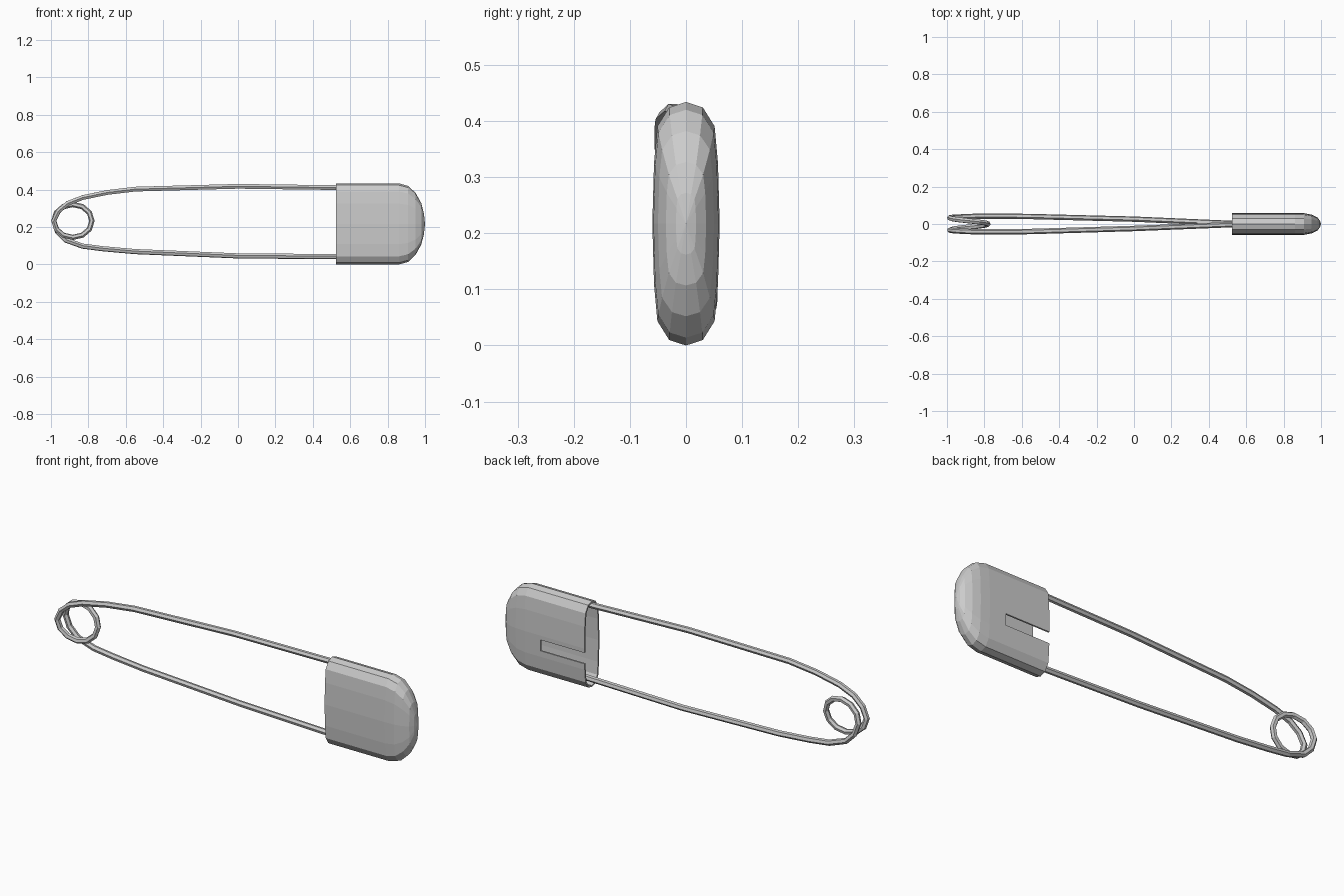
import bpy, bmesh
from math import cos, sin, pi

if "Cube" in bpy.data.objects:
    bpy.data.objects.remove(bpy.data.objects["Cube"])


def build_wire(name, points, radius):
    # Faceted six-sided wire swept along a polyline
    cu = bpy.data.curves.new(name, 'CURVE')
    cu.dimensions = '3D'
    cu.bevel_depth = radius
    cu.bevel_resolution = 1
    cu.use_fill_caps = True
    sp = cu.splines.new('POLY')
    sp.points.add(len(points) - 1)
    for p, co in zip(sp.points, points):
        p.co = (*co, 1)
    sp.use_smooth = False
    ob = bpy.data.objects.new(name, cu)
    bpy.context.collection.objects.link(ob)
    bpy.ops.object.select_all(action='DESELECT')
    ob.select_set(True)
    bpy.context.view_layer.objects.active = ob
    bpy.ops.object.convert(target='MESH')
    return ob


# Spring wire: upper arm, one full coil turn, lower arm
upper = [(0.75, 0.0, 0.40), (0.53, -0.003, 0.411), (0.0, -0.024, 0.418),
         (-0.55, -0.04, 0.403), (-0.70, -0.042, 0.385), (-0.83, -0.042, 0.358),
         (-0.91, -0.039, 0.327), (-0.96, -0.036, 0.285)]
coil = []
N = 12
for i in range(N + 1):
    a = pi + 2 * pi * i / N
    coil.append((-0.883 + 0.102 * cos(a), -0.033 + 0.066 * i / N,
                 0.233 + 0.088 * sin(a)))
lower = [(-0.965, 0.036, 0.175), (-0.92, 0.038, 0.130), (-0.83, 0.042, 0.098),
         (-0.72, 0.042, 0.084), (-0.55, 0.040, 0.069), (0.0, 0.026, 0.046),
         (0.53, 0.003, 0.042), (0.75, 0.0, 0.045)]
build_wire("spring_wire", upper + coil + lower, 0.0145)

# Clasp cap: rounded section lofted along x, open at the wire end
quarter = [(0, -1), (0.5, -0.955), (0.85, -0.8), (0.95, -0.5), (1, 0)]
right = quarter + [(y, -z) for y, z in quarter[-2::-1]]
section = right + [(-y, z) for y, z in right[-2:0:-1]]
stations = [(0.525, 0.217, 0.060), (0.86, 0.217, 0.060), (0.91, 0.203, 0.058),
            (0.95, 0.165, 0.050), (0.98, 0.110, 0.036), (0.994, 0.055, 0.018)]
zc = 0.217
bm = bmesh.new()
rings = [[bm.verts.new((x, y * t, zc + z * h)) for y, z in section]
         for x, h, t in stations]
n = len(section)
for r0, r1 in zip(rings, rings[1:]):
    for i in range(n):
        j = (i + 1) % n
        bm.faces.new((r0[i], r0[j], r1[j], r1[i]))
tip = bm.verts.new((1.0, 0, zc))
for i in range(n):
    bm.faces.new((rings[-1][i], rings[-1][(i + 1) % n], tip))
bmesh.ops.recalc_face_normals(bm, faces=bm.faces)
if sum(f.normal.dot(f.calc_center_median().lerp((0.7, 0, zc), 0) -
                    tip.co.lerp((0.7, 0, zc), 1)) for f in bm.faces) < 0:
    bmesh.ops.reverse_faces(bm, faces=bm.faces)
me = bpy.data.meshes.new("clasp_cap")
bm.to_mesh(me)
bm.free()
clasp = bpy.data.objects.new("clasp_cap", me)
bpy.context.collection.objects.link(clasp)

# Sheet thickness
wall = clasp.modifiers.new("wall", 'SOLIDIFY')
wall.thickness = 0.008
wall.offset = -1

# Slot through the back plate only
bpy.ops.mesh.primitive_cube_add(size=1, location=(0.635, 0.07, 0.167))
cutter = bpy.context.object
cutter.name = "slot_cutter"
cutter.scale = (0.27, 0.08, 0.056)
cutter.hide_render = True
slot = clasp.modifiers.new("slot", 'BOOLEAN')
slot.operation = 'DIFFERENCE'
slot.solver = 'EXACT'
slot.object = cutter

# Apply the modifiers and drop the cutter
bpy.ops.object.select_all(action='DESELECT')
clasp.select_set(True)
bpy.context.view_layer.objects.active = clasp
for m in ("wall", "slot"):
    bpy.ops.object.modifier_apply(modifier=m)
bpy.data.objects.remove(cutter, do_unlink=True)
